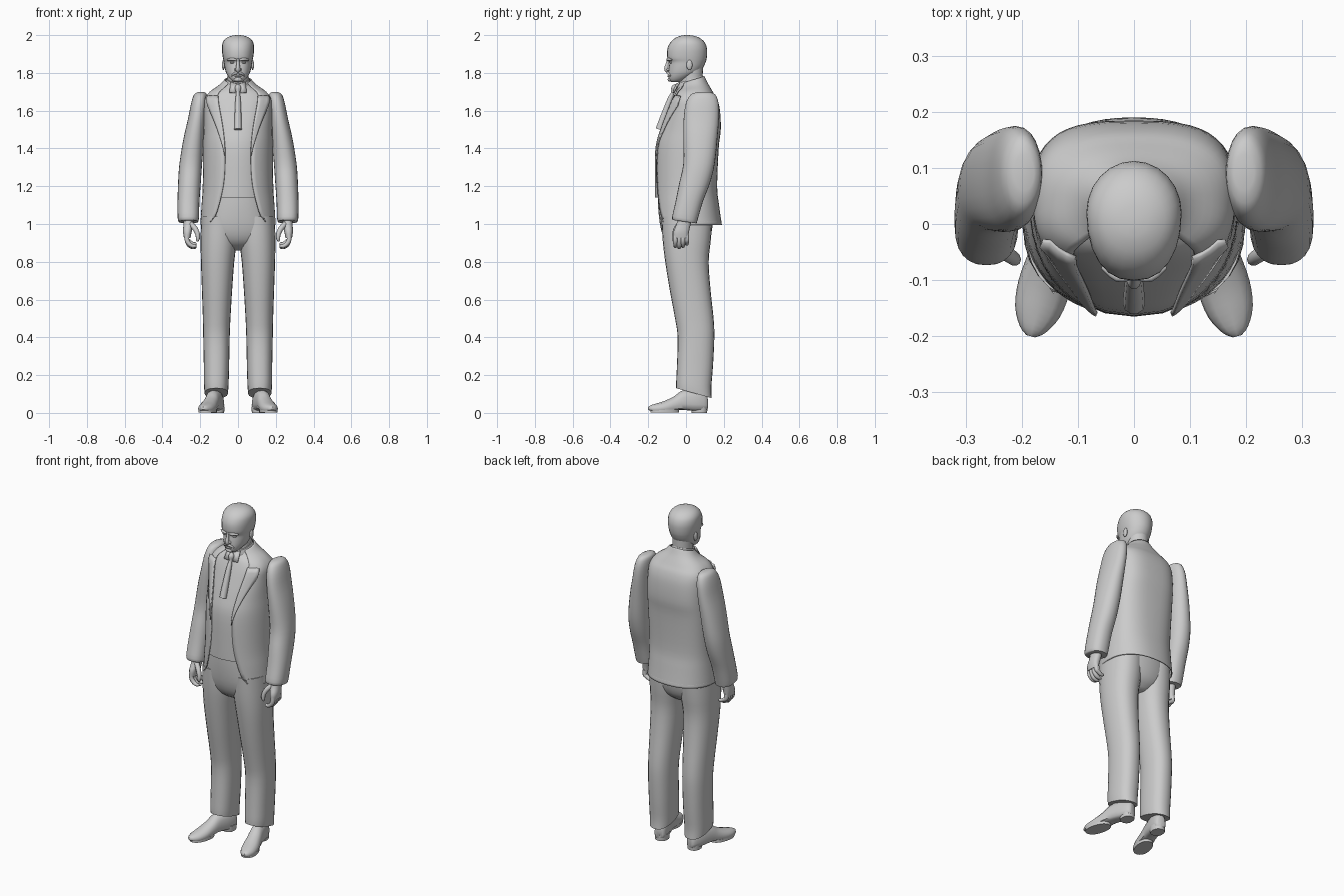
import bpy, bmesh, math
from mathutils import Vector

grey = bpy.data.materials.new("plain grey")
grey.diffuse_color = (0.60, 0.60, 0.60, 1)


def smooth_rows(rows, k=3):
    """Catmull-Rom resampling of rows of numbers."""
    out = []
    for i in range(len(rows) - 1):
        a, b, c, d = (rows[max(0, min(len(rows) - 1, j))] for j in range(i - 1, i + 3))
        for s in range(k):
            t = s / k
            out.append([0.5 * (2 * q + (r - p) * t + (2 * p - 5 * q + 4 * r - u) * t * t
                               + (3 * q - p - 3 * r + u) * t ** 3) for p, q, r, u in zip(a, b, c, d)])
    return out + [list(rows[-1])]


def finish(name, bm, mirror=False, thick=0, angle=50):
    bmesh.ops.recalc_face_normals(bm, faces=bm.faces)
    me = bpy.data.meshes.new(name)
    bm.to_mesh(me)
    bm.free()
    me.materials.append(grey)
    ob = bpy.data.objects.new(name, me)
    bpy.context.collection.objects.link(ob)
    bpy.ops.object.select_all(action='DESELECT')
    ob.select_set(True)
    bpy.context.view_layer.objects.active = ob
    bpy.ops.object.shade_smooth_by_angle(angle=math.radians(angle))
    if thick:
        m = ob.modifiers.new("cloth", 'SOLIDIFY')
        m.thickness, m.offset = thick, -1
    if mirror:
        m = ob.modifiers.new("pair", 'MIRROR')
        m.use_mirror_merge = False
    return ob


def skin(name, rings, closed=True, caps=True, **kw):
    """Surface through rings that all have the same number of points."""
    bm = bmesh.new()
    vs = [[bm.verts.new(p) for p in r] for r in rings]
    n = len(rings[0])
    for a, b in zip(vs, vs[1:]):
        for i in range(n if closed else n - 1):
            j = (i + 1) % n
            bm.faces.new((a[i], a[j], b[j], b[i]))
    if caps and closed:
        bm.faces.new(vs[0])
        bm.faces.new(vs[-1])
    return finish(name, bm, **kw)


def spow(v, e):
    return math.copysign(abs(v) ** e, v)


def section(row, angles):
    """Horizontal slice: z, centre x, half width, front y, widest y, back y, front power, back power, tilt."""
    z, cx, hw, yf, cy, yb, nf, nb, tilt = row
    pts = []
    for a in angles:
        s, c = math.sin(a), math.cos(a)
        n = nf if c > 0 else nb
        y = cy - (cy - yf if c > 0 else yb - cy) * spow(c, 2 / n)
        pts.append((cx + hw * spow(s, 2 / n), y, z + tilt * (y - cy)))
    return pts


ROUND = [2 * math.pi * i / 24 for i in range(24)]


def loft(name, rows, **kw):
    return skin(name, [section(r, ROUND) for r in smooth_rows(rows)], **kw)


def tube(name, path, flat=1.0, **kw):
    """Rounded tube through (x, y, z, radius) points."""
    rows = smooth_rows(path)
    rings = []
    for i, r in enumerate(rows):
        d = (Vector(rows[min(i + 1, len(rows) - 1)][:3]) - Vector(rows[max(i - 1, 0)][:3])).normalized()
        u = d.orthogonal() if abs(d.y) > 0.9 else d.cross(Vector((0, 1, 0)))
        u.normalize()
        v = d.cross(u)
        rings.append([Vector(r[:3]) + r[3] * (math.cos(t) * u * flat + math.sin(t) * v)
                      for t in (2 * math.pi * k / 10 for k in range(10))])
    return skin(name, rings, **kw)


def ball(name, loc, size, **kw):
    bm = bmesh.new()
    bmesh.ops.create_uvsphere(bm, u_segments=14, v_segments=9, radius=1)
    for v in bm.verts:
        v.co = [v.co[i] * size[i] + loc[i] for i in range(3)]
    return finish(name, bm, **kw)


# torso slices shared by jacket, shirt and lapels
BODY = smooth_rows([
    (0.995, 0, .200, -.165, .02, .190, 2.2, 2.3, 0),
    (1.10, 0, .193, -.166, .02, .175, 2.2, 2.4, 0),
    (1.20, 0, .187, -.167, .03, .165, 2.2, 2.5, 0),
    (1.40, 0, .186, -.163, .04, .173, 2.2, 2.8, 0),
    (1.50, 0, .182, -.138, .04, .184, 2.3, 3.0, 0),
    (1.60, 0, .180, -.100, .04, .180, 2.6, 3.0, 0),
    (1.66, 0, .176, -.075, .04, .165, 2.8, 2.8, 0),
    (1.70, 0, .150, -.056, .04, .142, 2.6, 2.5, 0),
    (1.735, 0, .100, -.040, .04, .115, 2.2, 2.2, .15),
    (1.765, 0, .070, -.030, .04, .098, 2.0, 2.0, .3)], 4)


def lookup(table, z):
    for a, b in zip(table, table[1:]):
        if z <= b[0]:
            t = max(0, (z - a[0]) / (b[0] - a[0]))
            return [p + (q - p) * t for p, q in zip(a, b)]
    return table[-1]


# jacket: open shell with a curved front edge
OPEN = smooth_rows([(.995, .17), (1.01, .145), (1.05, .118), (1.14, .092), (1.22, .076), (1.32, .069),
                    (1.42, .073), (1.53, .086), (1.66, .108), (1.70, .100), (1.735, .072), (1.77, .045)])
rings = []
for row in [BODY[0], lookup(BODY, 1.005), lookup(BODY, 1.015)] + BODY[1:]:
    w = lookup(OPEN, row[0])[1]
    a0 = math.asin(min(.99, (w / row[2]) ** (row[6] / 2)))
    rings.append(section(row, [a0 + (2 * math.pi - 2 * a0) * i / 40 for i in range(41)]))
skin("jacket", rings, closed=False, thick=.006)

# shirt and waistcoat front
rows = [lookup(BODY, 1.14)] + [r for r in BODY if r[0] > 1.15]
skin("shirt", [section((z, cx, hw - .012, yf + .002, cy, yb - .012, nf, nb, t), ROUND)
               for z, cx, hw, yf, cy, yb, nf, nb, t in rows])


# lapels laid on the chest
def chest(x, z, lift):
    _, _, hw, yf, cy, _, nf, _, _ = lookup(BODY, z)
    x = min(x, .9 * hw)
    return cy - (cy - yf) * (1 - (x / hw) ** nf) ** (1 / nf) - lift


rings = []
for i in range(13):
    t = i / 12
    z = 1.36 + .32 * t
    inner = lookup(OPEN, z)[1] - .002
    outer = inner + .004 + .062 * (t / .88 if t < .88 else 1 - .9 * (t - .88)) ** 1.2
    rings.append([(x, chest(x, z, .010), z) for x in [inner + (outer - inner) * k / 4 for k in range(5)]])
skin("lapel", rings, closed=False, thick=.008, mirror=True)

# collar, tie knot and collar wings
loft("shirt_collar", [(1.715, 0, .074, -.052, .03, .098, 2, 2, .3), (1.75, 0, .066, -.046, .03, .096, 2, 2, .3),
                      (1.768, 0, .060, -.042, .03, .090, 2, 2, .3)])
tube("tie", [(0, -.052, 1.735, .010), (0, -.062, 1.72, .017), (0, -.070, 1.695, .010), (0, -.085, 1.66, .014),
             (0, -.118, 1.57, .018), (0, -.142, 1.50, .020)], flat=1)
skin("collar_wing", [[(.004, -.054, 1.742), (.016, -.071, 1.695)], [(.04, -.036, 1.752), (.046, -.070, 1.697)]],
     closed=False, thick=.006, mirror=True)

# trousers
loft("trouser_seat", [(.86, 0, .06, -.04, 0, .07, 2, 2, 0), (.90, 0, .15, -.10, 0, .115, 2.2, 2.2, 0),
                      (.97, 0, .187, -.132, 0, .138, 2.3, 2.3, 0), (1.08, 0, .183, -.147, .01, .145, 2.2, 2.3, 0),
                      (1.18, 0, .172, -.150, .02, .145, 2.2, 2.3, 0)])
loft("trouser_leg", [
    (1.04, .100, .094, -.13, 0, .14, 2.2, 2.3, 0), (.92, .102, .096, -.124, 0, .132, 2.2, 2.3, 0),
    (.80, .108, .088, -.110, 0, .120, 2.2, 2.3, 0), (.65, .111, .080, -.086, .02, .130, 2.2, 2.3, 0),
    (.50, .113, .073, -.058, .04, .146, 2.2, 2.3, 0), (.40, .114, .070, -.044, .05, .150, 2.3, 2.3, 0),
    (.25, .114, .067, -.048, .045, .143, 2.4, 2.4, 0), (.15, .115, .065, -.052, .04, .134, 2.4, 2.4, -.15),
    (.105, .115, .062, -.052, .04, .136, 2.4, 2.4, -.28)], mirror=True)

# sleeves
loft("sleeve", [
    (1.698, .196, .018, .06, .09, .125, 2, 2, 0), (1.685, .199, .034, .025, .09, .155, 2, 2, 0),
    (1.64, .206, .042, .0, .085, .172, 2.2, 2.2, 0), (1.56, .217, .047, -.012, .08, .174, 2.2, 2.2, 0),
    (1.45, .234, .055, -.014, .075, .166, 2.2, 2.2, 0), (1.32, .250, .060, -.014, .065, .152, 2.2, 2.2, 0),
    (1.22, .257, .060, -.035, .045, .128, 2.2, 2.2, 0), (1.12, .262, .058, -.055, .015, .090, 2.3, 2.3, 0),
    (1.03, .263, .056, -.073, -.006, .061, 2.4, 2.4, -.14), (1.012, .262, .051, -.070, -.006, .056, 2.4, 2.4, -.14)],
    mirror=True)

# hands: palm, four curled fingers and thumb
loft("palm", [(1.03, .262, .028, -.045, -.01, .030, 2, 2, 0), (1.0, .263, .026, -.050, -.015, .025, 2.2, 2.2, 0),
              (.96, .268, .023, -.066, -.025, .016, 2.4, 2.4, 0), (.925, .269, .017, -.066, -.027, .012, 2.4, 2.4, 0)],
     mirror=True)
for i in range(4):
    y, low = -.056 + .02 * i, .866 + (.006, 0, .006, .018)[i]
    tube("finger_%d" % (i + 1), [(.270, y, .945, .012), (.270, y, .915, .0125), (.258, y, low + .022, .012),
                                (.240, y, low + .011, .010), (.225, y, low + .012, .008), (.220, y, low + .014, .003)],
         mirror=True)
tube("thumb", [(.250, -.035, 1.0, .014), (.227, -.052, .975, .014), (.214, -.062, .945, .012),
               (.213, -.064, .92, .010), (.217, -.064, .908, .004)], mirror=True)

# shoes: slices along the foot, turned outward
heel, toe = Vector((.100, .112, 0)), Vector((.184, -.200, 0))
along = (toe - heel).normalized()
side = Vector((-along.y, along.x, 0))
rings = []
for t, hw, lo, hi in smooth_rows([
        (0, .018, .020, .085), (.04, .032, .012, .105), (.2, .040, .010, .125), (.42, .040, .016, .118),
        (.56, .043, .014, .088), (.72, .047, .008, .064), (.86, .041, .008, .050), (.96, .024, .012, .040),
        (1, .008, .018, .032)]):
    c, ring = heel.lerp(toe, t), []
    for a in ROUND[::2]:
        up = math.sin(a)
        base = lo + (hi - lo) * .3
        ring.append(c + side * hw * spow(math.cos(a), .8)
                    + Vector((0, 0, base + ((hi - base) * up if up > 0 else (base - lo) * spow(up, .5)))))
    rings.append(ring)
skin("shoe", rings, mirror=True)
loft("shoe_heel", [(0, .108, .035, .030, .07, .112, 2.3, 2.3, 0), (.035, .108, .036, .025, .07, .114, 2.3, 2.3, 0)],
     mirror=True)
sole = [section((z, 0, .044, -.1, 0, .1, 2.2, 2.2, 0), ROUND) for z in (.0, .016)]
skin("sole", [[heel.lerp(toe, .72 - p[1] * 2.4) + side * p[0] + Vector((0, 0, p[2] + .002)) for p in r] for r in sole],
     mirror=True)

# neck and head
loft("neck", [(1.70, 0, .058, -.035, .03, .09, 2, 2, 0), (1.76, 0, .055, -.028, .03, .088, 2, 2, 0),
              (1.84, 0, .058, -.02, .03, .09, 2, 2, 0)])
loft("head", [
    (1.752, 0, .018, -.078, -.06, -.035, 2, 2, 0), (1.758, 0, .032, -.087, -.05, -.015, 2.2, 2, 0),
    (1.775, 0, .048, -.092, -.03, .025, 2.3, 2, 0), (1.80, 0, .063, -.093, -.005, .068, 2.3, 2, 0),
    (1.83, 0, .071, -.091, .01, .092, 2.3, 2, 0), (1.857, 0, .075, -.088, .02, .104, 2.4, 2, 0),
    (1.875, 0, .079, -.098, .02, .109, 2.4, 2, 0), (1.90, 0, .083, -.101, .02, .112, 2.3, 2, 0),
    (1.93, 0, .085, -.098, .02, .111, 2.2, 2, 0), (1.96, 0, .081, -.084, .015, .100, 2.1, 2, 0),
    (1.983, 0, .064, -.060, .01, .076, 2, 2, 0), (1.996, 0, .036, -.03, .008, .044, 2, 2, 0),
    (2.0, 0, .008, -.005, .005, .012, 2, 2, 0)])

# face details
tube("nose", [(0, -.092, 1.875, .007), (0, -.099, 1.85, .008), (0, -.104, 1.825, .012), (0, -.099, 1.812, .012),
              (0, -.092, 1.806, .005)])
ball("nostril", (.011, -.094, 1.818), (.008, .009, .007), mirror=True)
tube("brow", [(.008, -.096, 1.868, .005), (.03, -.095, 1.872, .008), (.056, -.076, 1.869, .005)], mirror=True)
ball("eye", (.031, -.081, 1.855), (.013, .010, .006), mirror=True)
tube("moustache", [(.0, -.097, 1.801, .007), (.018, -.093, 1.797, .007), (.034, -.082, 1.784, .003)], mirror=True)
ball("lower_lip", (0, -.091, 1.782), (.018, .008, .005))
ball("chin", (0, -.084, 1.765), (.022, .013, .012))
ball("ear", (.077, .018, 1.842), (.008, .016, .027), mirror=True)
